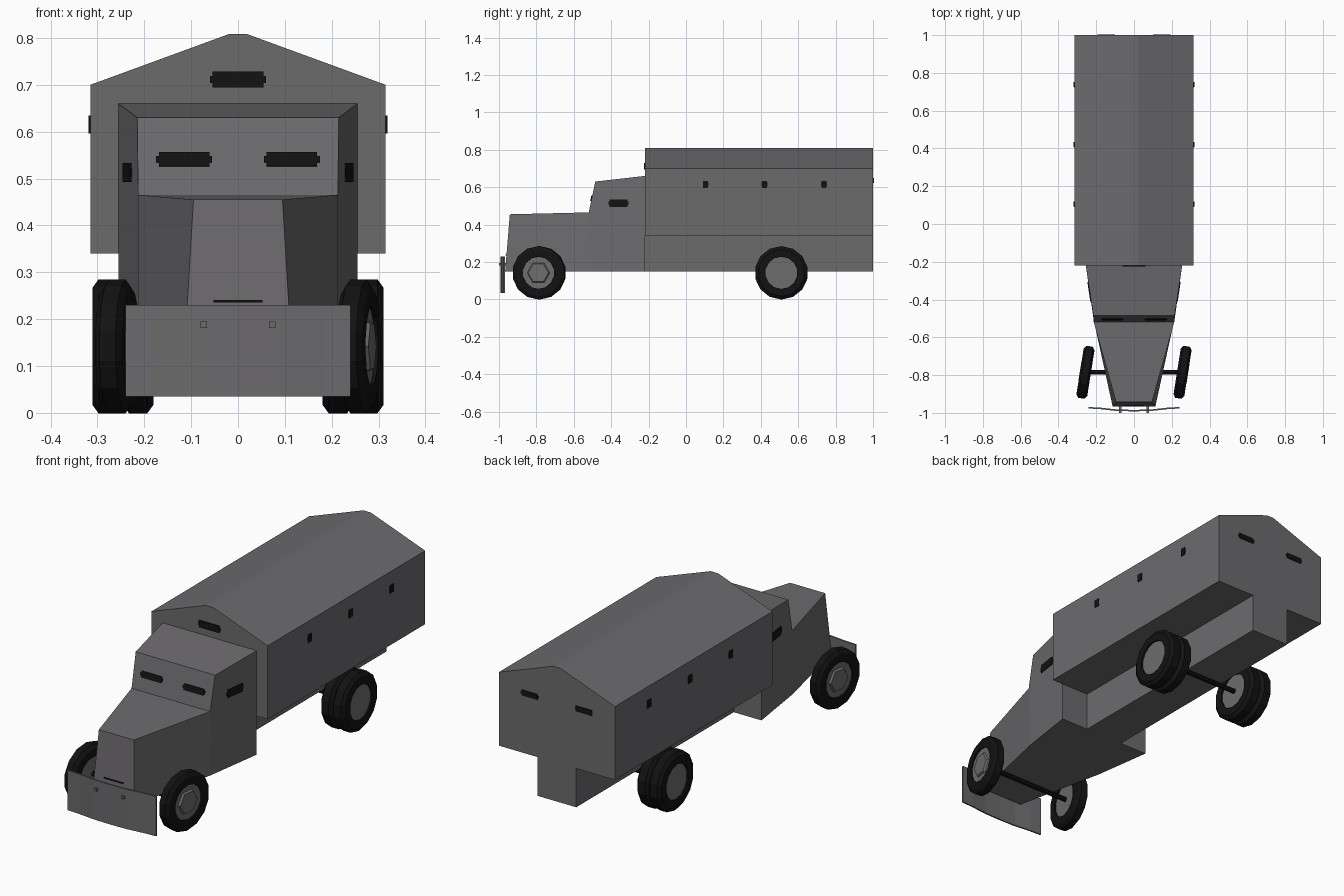
import bpy, bmesh, math
from mathutils import Matrix, Vector

if "Cube" in bpy.data.objects:
    bpy.data.objects.remove(bpy.data.objects["Cube"])


def material(name, rgb):
    m = bpy.data.materials.new(name)
    m.diffuse_color = (*rgb, 1)
    m.use_nodes = True
    m.node_tree.nodes["Principled BSDF"].inputs["Base Color"].default_value = m.diffuse_color
    return m


GREY = material("armour grey", (0.150, 0.145, 0.152))
HUB = material("hub grey", (0.155, 0.155, 0.158))
BLACK = material("rubber black", (0.006, 0.006, 0.006))


def finish(name, bm, mat, loc=(0, 0, 0), rot=(0, 0, 0)):
    bmesh.ops.recalc_face_normals(bm, faces=bm.faces[:])
    me = bpy.data.meshes.new(name)
    bm.to_mesh(me)
    bm.free()
    me.materials.append(mat)
    ob = bpy.data.objects.new(name, me)
    ob.location, ob.rotation_euler = loc, rot
    bpy.context.collection.objects.link(ob)
    return ob


def add_box(bm, size):
    bmesh.ops.create_cube(bm, size=1, matrix=Matrix.Diagonal((*size, 1)))


def box(name, size, loc, mat, rot=(0, 0, 0)):
    bm = bmesh.new()
    add_box(bm, size)
    return finish(name, bm, mat, loc, rot)


def prism(name, pts, y0, y1, mat):
    """Extrude an XZ outline along y."""
    bm = bmesh.new()
    f = bm.faces.new([bm.verts.new((x, y0, z)) for x, z in pts])
    ex = bmesh.ops.extrude_face_region(bm, geom=[f])
    vs = [v for v in ex["geom"] if isinstance(v, bmesh.types.BMVert)]
    bmesh.ops.translate(bm, verts=vs, vec=(0, y1 - y0, 0))
    return finish(name, bm, mat)


def lathe(name, prof, n, mat, loc, rotz=0, ring=False, phase=0.0, s=1):
    """Spin an (x, radius) profile about the x axis; s mirrors it."""
    bm = bmesh.new()
    rings = []
    for x, r in prof:
        angs = [2 * math.pi * (i + phase) / n for i in range(n)]
        rings.append([bm.verts.new((s * x, r * math.cos(a), r * math.sin(a))) for a in angs])
    for k in range(len(rings) if ring else len(rings) - 1):
        a, b = rings[k], rings[(k + 1) % len(rings)]
        for i in range(n):
            j = (i + 1) % n
            bm.faces.new((a[i], a[j], b[j], b[i]))
    if not ring:
        bm.faces.new(rings[0])
        bm.faces.new(rings[-1])
    return finish(name, bm, mat, loc, (0, 0, rotz))


def slit(name, length, height, loc, rot=(0, 0, 0)):
    """Viewing slit: plate with narrower tips, long along x."""
    bm = bmesh.new()
    add_box(bm, (length * 0.9, 0.008, height))
    add_box(bm, (length, 0.006, height * 0.45))
    return finish(name, bm, BLACK, loc, rot)


# Cargo body with ridged roof, and narrow chassis box below
prism("cargo_body", [(-.315, .34), (.315, .34), (.315, .70), (.02, .808), (-.02, .808), (-.315, .70)],
      -.22, 1.0, GREY)
box("chassis_box", (.21, 1.22, .2), (0, .39, .25), GREY)

# Cab and bonnet: side profile (y, z, half width), mirrored
prof = [(-.22, .15, .255), (-.22, .66, .255), (-.485, .63, .215), (-.52, .465, .213),
        (-.942, .455, .095), (-.967, .15, .113), (-.51, .15, .213)]
bm = bmesh.new()
R = [bm.verts.new((w, y, z)) for y, z, w in prof]
L = [bm.verts.new((-w, y, z)) for y, z, w in prof]
for i in range(7):
    j = (i + 1) % 7
    bm.faces.new((R[i], R[j], L[j], L[i]))
for S in (R, L):
    bm.faces.new((S[0], S[1], S[2], S[3], S[6]))
    bm.faces.new((S[6], S[3], S[4], S[5]))
finish("cab_and_bonnet", bm, GREY)

# Curved bumper plate and brackets
bm = bmesh.new()
xs = [-.24, -.18, -.09, 0, .09, .18, .24]
ys = [-.973, -.976, -.986, -.988, -.986, -.976, -.973]
cols = [[bm.verts.new((x, y + dy, z)) for dy, z in ((-.004, .035), (.004, .035), (.004, .23), (-.004, .23))]
        for x, y in zip(xs, ys)]
for a, b in zip(cols, cols[1:]):
    for i in range(4):
        j = (i + 1) % 4
        bm.faces.new((a[i], a[j], b[j], b[i]))
bm.faces.new(cols[0])
bm.faces.new(cols[-1])
finish("bumper", bm, GREY)
for s in (-1, 1):
    box("bumper_bracket", (.014, .06, .014), (s * .073, -.97, .188), GREY)
box("grille_gap", (.105, .008, .005), (0, -.961, .238), BLACK)

# Viewing slits
slit("body_front_slit", .12, .034, (0, -.221, .711))
for s in (-1, 1):
    slit("windscreen_slit", .12, .03, (s * .115, -.505, .541), (math.radians(-12), 0, 0))
    slit("cab_side_slit", .108, .04, (s * .235, -.36, .513), (0, 0, s * math.radians(90 - 8.4)))
    slit("body_rear_slit", .095, .027, (s * .147, 1.0, .635))
    for y in (.105, .42, .738):
        slit("body_side_slit", .03, .038, (s * .315, y, .615), (0, 0, math.pi / 2))


# Wheels
def tyre(name, w, loc, rotz=0):
    lathe(name, [(-w, .086), (-w, .125), (-.6 * w, .143), (.6 * w, .143), (w, .125), (w, .086)],
          14, BLACK, loc, rotz, ring=True, phase=.5)


STEER = math.radians(-9)
for s in (-1, 1):
    # steered front wheels
    loc = (s * .257, -.785, .142)
    tyre("front_tyre", .029, loc, STEER)
    lathe("front_rim", [(-.021, .087), (.021, .087)], 14, HUB, loc, STEER, phase=.5, s=s)
    lathe("front_hub", [(.02, .062), (.03, .055)], 6, HUB, loc, STEER, s=s)
    # paired rear wheels
    for x in (.213, .278):
        loc = (s * x, .51, .142)
        tyre("rear_tyre", .0325, loc)
        lathe("rear_rim", [(-.024, .087), (.024, .087)], 14, HUB, loc, phase=.5)

# Axles
for name, y, x in (("front_axle", -.785, .25), ("rear_axle", .51, .21)):
    lathe(name, [(-x, .012), (x, .012)], 8, BLACK, (0, y, .142))
